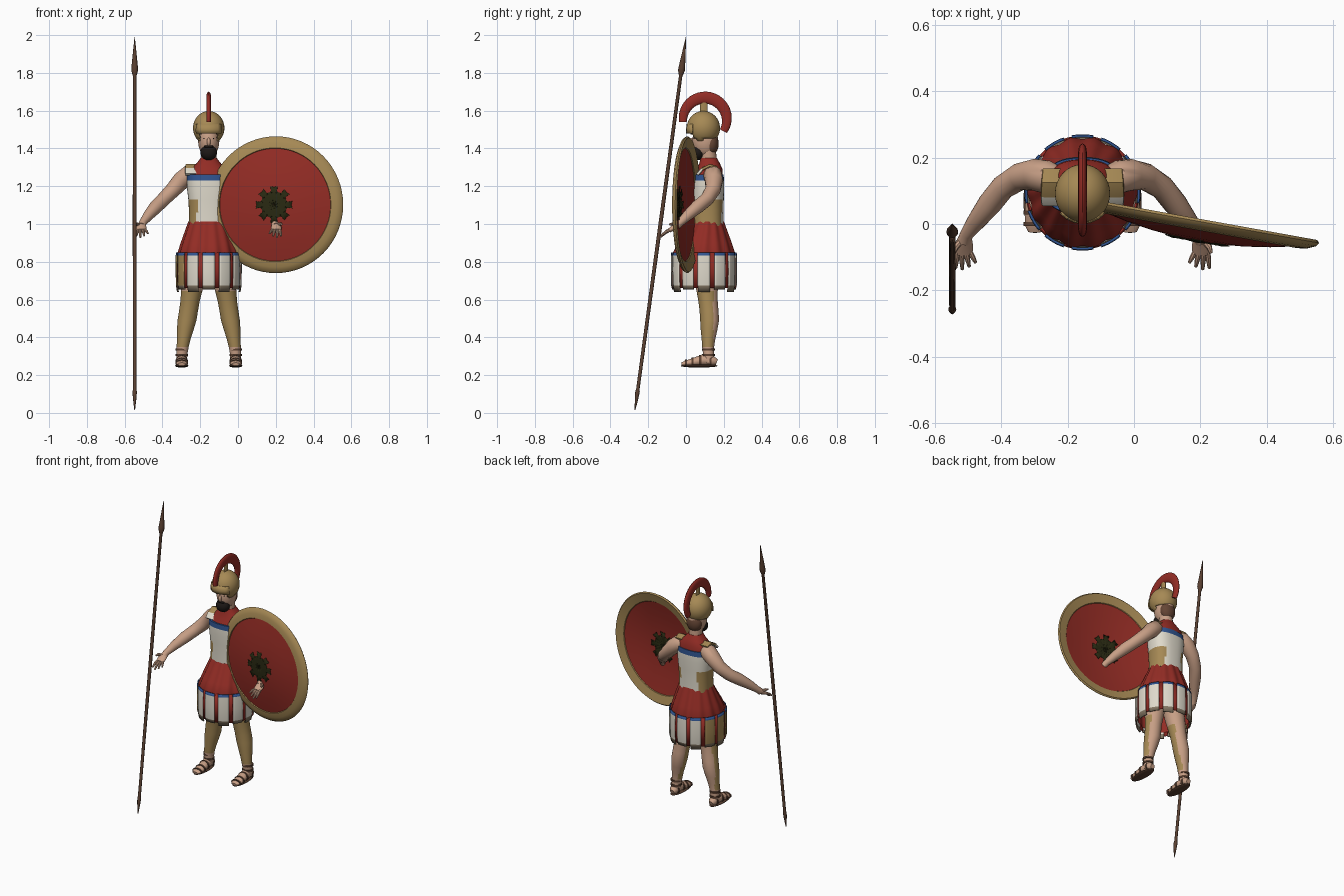
import bpy, bmesh, math
from mathutils import Vector

if bpy.data.objects.get("Cube"):
    bpy.data.objects.remove(bpy.data.objects["Cube"], do_unlink=True)

X, Z = Vector((1, 0, 0)), Vector((0, 0, 1))
CX, CY = -0.155, 0.095          # body axis
made = []


def material(name, rgb):
    m = bpy.data.materials.new(name)
    m.use_nodes = True
    m.diffuse_color = (*rgb, 1)
    bsdf = next(n for n in m.node_tree.nodes if n.type == 'BSDF_PRINCIPLED')
    bsdf.inputs["Base Color"].default_value = (*rgb, 1)
    bsdf.inputs["Roughness"].default_value = 0.7
    return m


skin = material("skin", (0.58, 0.35, 0.24))
bronze = material("bronze", (0.38, 0.25, 0.09))
red = material("red cloth", (0.29, 0.025, 0.018))
white = material("white linen", (0.74, 0.70, 0.60))
blue = material("blue trim", (0.03, 0.09, 0.28))
brown = material("dark brown", (0.10, 0.05, 0.03))
black = material("beard black", (0.012, 0.009, 0.008))
olive = material("emblem olive", (0.022, 0.022, 0.006))
hair = material("hair brown", (0.13, 0.06, 0.035))
fringe = material("fringe tan", (0.24, 0.19, 0.13))


def finish(name, bm, mats, rule=None):
    bmesh.ops.recalc_face_normals(bm, faces=bm.faces)
    if rule:
        for f in bm.faces:
            f.material_index = rule(f.calc_center_median())
    me = bpy.data.meshes.new(name)
    bm.to_mesh(me)
    bm.free()
    o = bpy.data.objects.new(name, me)
    bpy.context.collection.objects.link(o)
    for m in mats:
        me.materials.append(m)
    made.append(o)
    return o


def bridge(bm, rings, closed=True, caps=True):
    rows = [[bm.verts.new(p) for p in ring] for ring in rings]
    n = len(rows[0])
    for a, b in zip(rows, rows[1:]):
        for i in range(n if closed else n - 1):
            j = (i + 1) % n
            bm.faces.new((a[i], a[j], b[j], b[i]))
    if caps:
        bm.faces.new(rows[0])
        bm.faces.new(rows[-1])


def tube(name, pts, mats, rule=None, n=20, hint=X, axis=None, caps=True, wave=0, power=1):
    """Sweep an elliptical section through points (x, y, z, side radius, other radius)."""
    bm, rings = bmesh.new(), []
    P = [Vector(p[:3]) for p in pts]
    for k, p in enumerate(pts):
        t = axis or (P[min(k + 1, len(P) - 1)] - P[max(k - 1, 0)]).normalized()
        u = (hint - t * hint.dot(t)).normalized()
        v = t.cross(u)
        ring = []
        for i in range(n):
            a = math.tau * i / n
            c, s = math.cos(a), math.sin(a)
            c, s = (math.copysign(abs(q) ** power, q) for q in (c, s))
            w = 1 + wave * math.cos(14 * a)
            ring.append(P[k] + (u * c * p[3] + v * s * p[-1]) * w)
        rings.append(ring)
    bridge(bm, rings, caps=caps)
    return finish(name, bm, mats, rule)


def ball(name, c, r, mat, keep=None):
    bm = bmesh.new()
    bmesh.ops.create_uvsphere(bm, u_segments=32, v_segments=24, radius=1)
    for v in bm.verts:
        v.co = Vector(c) + Vector(a * b for a, b in zip(v.co, r))
    if keep:
        bad = [f for f in bm.faces if not keep(f.calc_center_median())]
        bmesh.ops.delete(bm, geom=bad, context='FACES')
    return finish(name, bm, [mat])


def plate(name, a, half, profile, mats, rule=None, cy=CY, thick=0.007):
    """Curved plate around the body axis; profile is (z, radius) pairs."""
    bm = bmesh.new()
    angles = [a + half * (i / 3 - 1) for i in range(7)]
    bridge(bm, [[(CX + r * math.cos(t), cy + r * math.sin(t), z) for t in angles]
                for z, r in profile], closed=False, caps=False)
    o = finish(name, bm, mats, rule)
    o.modifiers.new("thickness", 'SOLIDIFY').thickness = thick


def flip(pts):
    return [(2 * CX - p[0], *p[1:]) for p in pts]


# Cuirass, collar and neck
tube("cuirass", [(CX, .115, z, rx, ry) for z, rx, ry in (
    (.99, .105, .084), (1.06, .104, .083), (1.13, .108, .085), (1.19, .115, .087),
    (1.23, .116, .086), (1.262, .116, .084))], [white, bronze, blue],
    lambda c: 2 if c.z > 1.23 else int(abs(c.x - CX) > .062 and c.z < 1.13),
    n=40, axis=Z, power=.8)
tube("collar", [(CX, y, z, rx, ry) for y, z, rx, ry in (
    (.115, 1.25, .112, .08), (.125, 1.29, .1, .068), (.125, 1.32, .065, .055),
    (.12, 1.35, .042, .043))], [red], n=32, axis=Z, power=.85)
tube("neck", [(CX, .122, 1.3, .042), (CX, .115, 1.43, .042)], [skin], axis=Z)

# Tunic skirt with hanging strips
tube("tunic_skirt", [(CX, y, z, rx, ry) for y, z, rx, ry in (
    (CY, .68, .155, .155), (CY, .845, .162, .165), (.1, .9, .145, .142),
    (.108, .96, .124, .112), (.113, 1.012, .106, .088))], [red],
    n=112, axis=Z, caps=False, wave=.025)
for i in range(12):
    a = math.tau * i / 12
    body = bronze if math.cos(a) < -.8 else white
    low = .64 + .012 * (i % 2)
    plate(f"skirt_strip_{i}", a, .19,
          [(.85, .173), (.833, .175), (.75, .175), (.675, .174), (low, .168)],
          [body, blue, fringe], lambda c: 1 if c.z > .835 else 2 if c.z < .67 else 0)
    plate(f"red_strip_{i}", a + math.tau / 24, .07,
          [(.848, .168), (.75, .171), (.66, .169)], [red])

# Limbs, mirrored about the body axis
arm = [(-.225, .13, 1.262, .04), (-.265, .142, 1.258, .05), (-.3, .148, 1.23, .048),
       (-.345, .142, 1.18, .041), (-.395, .11, 1.13, .037), (-.435, .06, 1.09, .036),
       (-.475, .008, 1.045, .028), (-.503, -.03, 1.008, .02), (-.511, -.05, .99, .021)]
palm = [(-.508, -.04, 1.0, .02, .016), (-.513, -.065, .98, .029, .015),
        (-.512, -.09, .965, .026, .011)]
tips = [(-.537, -.132, .938), (-.517, -.136, .93), (-.496, -.128, .938), (-.477, -.116, .95)]
leg = [(-.215, .1, .84, .07), (-.236, .108, .7, .062), (-.245, .112, .645, .056),
       (-.254, .117, .59, .051), (-.262, .122, .54, .05), (-.27, .125, .49, .05),
       (-.279, .122, .44, .044), (-.287, .119, .39, .036), (-.293, .117, .35, .032),
       (-.297, .12, .31, .029), (-.298, .122, .265, .028)]
foot = [(-.298, .163, .268, .015, .015), (-.298, .145, .275, .027, .025),
        (-.298, .09, .28, .028, .03), (-.298, .03, .267, .031, .02),
        (-.298, -.005, .262, .03, .014), (-.298, -.024, .258, .02, .008)]
for side, put in (("right", list), ("left", flip)):
    tube(side + "_arm", put(arm), [skin], hint=Z)
    tube(side + "_palm", put(palm), [skin])
    for i, (x, y, z) in enumerate(tips):
        x0 = -.532 + .013 * i
        tube(f"{side}_finger_{i}", put([(x0, -.085, .968, .008),
             ((x + x0) / 2, (y - .085) / 2, (z + .968) / 2 + .004, .008), (x, y, z, .005)]),
             [skin], n=8)
    tube(side + "_thumb", put([(-.52, -.05, .993, .01), (-.537, -.07, 1.0, .009),
         (-.542, -.088, .998, .005)]), [skin], n=8, hint=Z)
    tube(side + "_leg", put(leg), [skin, bronze],
         lambda c: int(c.y < .143 and .35 < c.z < .645), n=28, axis=Z)
    tube(side + "_foot", put(foot), [skin])
    # Sandals
    fx = put([(-.298, 0)])[0][0]
    ball(side + "_sole", (fx, .07, .249), (.035, .098, .009), brown)
    for i, (y, z, r, h) in enumerate(((.0, .263, .034, .019), (.035, .267, .034, .025),
                                      (.075, .275, .033, .031), (.13, .275, .031, .031))):
        tube(f"{side}_strap_{i}", [(fx, y - .006, z, r, h), (fx, y + .006, z, r, h)], [brown])
    for z in (.3, .33):
        tube(f"{side}_ankle_strap_{z}", [(fx, .12, z, .034), (fx, .12, z + .012, .034)],
             [brown], axis=Z)
    # Shoulder straps
    sx = put([(-.245, 0)])[0][0]
    tube(side + "_shoulder_strap", [(sx, .06, 1.262, .034, .008), (sx, .085, 1.29, .036, .008),
         (sx, .125, 1.31, .034, .008), (sx, .165, 1.298, .03, .008)],
         [bronze, white], lambda c: int(c.y < .085), n=12, power=.4)

# Head
ball("head", (CX, .102, 1.44), (.056, .068, .088), skin)
ball("nose", (CX, .034, 1.435), (.01, .014, .022), skin)
ball("beard", (CX, .062, 1.378), (.044, .038, .04), black)
ball("moustache", (CX, .043, 1.41), (.026, .012, .008), black)
ball("back_hair", (CX, .133, 1.425), (.052, .04, .06), hair)
for s in (-1, 1):
    ball(f"eye_{s}", (CX + s * .02, .047, 1.453), (.009, .007, .005), black)


# Helmet shell open at the face, with brow band and crest
def shell(c):
    if c.y < .06 and abs(c.x - CX) < .048:
        return c.z > 1.485
    return c.z > (1.425 if c.y < .09 else 1.452)


helmet = ball("helmet", (CX, .092, 1.508), (.083, .088, .09), bronze, shell)
helmet.modifiers.new("thickness", 'SOLIDIFY').thickness = .008
plate("helmet_brow", -math.pi / 2, .85, [(1.53, .088), (1.5, .092), (1.478, .091)],
      [bronze], cy=.092)
crest = []
for i in range(25):
    a = math.radians(186 - 218 * i / 24)
    size = .021 + .011 * math.sin(math.pi * i / 24)
    crest.append((CX, .1 + .116 * math.cos(a), 1.553 + .116 * math.sin(a), .013, size))
tube("helmet_crest", crest, [red])
tube("crest_holder", [(CX, .095, 1.585, .008, .02), (CX, .095, 1.65, .008, .02)], [bronze], axis=Z)

# Round shield, domed toward the front
SC, SE, SN = Vector((.2, .003, 1.102)), Vector((.984, -.177, 0)), Vector((-.177, -.984, 0))
R, FACE = .362, .298


def on_shield(r, a, lift=0):
    depth = .055 * (1 - (r / R) ** 2) + lift
    return SC + SE * r * math.cos(a) + Z * r * math.sin(a) + SN * depth


outline = [(.001, 0), (.07, 0), (.14, 0), (.22, 0), (FACE, 0), (.301, .006), (.33, .009),
           (.355, .005), (R, -.004), (.355, -.014), (.301, -.014), (FACE, -.01),
           (.22, -.01), (.14, -.01), (.07, -.01), (.001, -.01)]
bm = bmesh.new()
bridge(bm, [[on_shield(r, math.tau * i / 64, h) for i in range(64)] for r, h in outline])
finish("shield", bm, [red, bronze], lambda c: int((c - SC - SN * (c - SC).dot(SN)).length > FACE))

# Eight-armed emblem on both faces
star = [(k * math.pi / 4 + a, r) for k in range(8)
        for a, r in ((-.13, .076), (-.19, .1), (0, .094), (.19, .1), (.13, .076), (.39, .07))]
for name, lift in (("front", .003), ("back", -.013)):
    bm = bmesh.new()
    bridge(bm, [[on_shield(r * s, a, lift) for a, r in star] for s in (.02, .35, .7, 1)], caps=False)
    o = finish(name + "_emblem", bm, [olive])
    o.modifiers.new("thickness", 'SOLIDIFY').thickness = .003

# Spear leaning forward at the foot
tube("spear", [(-.547, -.27 + .27 * t, .015 + 1.975 * t, r) for t, r in (
    (0, .002), (.03, .009), (.05, .012), (.055, .009), (.5, .0105), (.895, .009), (.9, .012),
    (.91, .018), (.92, .017), (.96, .009), (1, .001))], [brown], n=12)

# Smooth shading with sharp edges kept
bpy.ops.object.select_all(action='DESELECT')
for o in made:
    o.select_set(True)
bpy.context.view_layer.objects.active = made[0]
bpy.ops.object.shade_smooth_by_angle(angle=math.radians(40))
